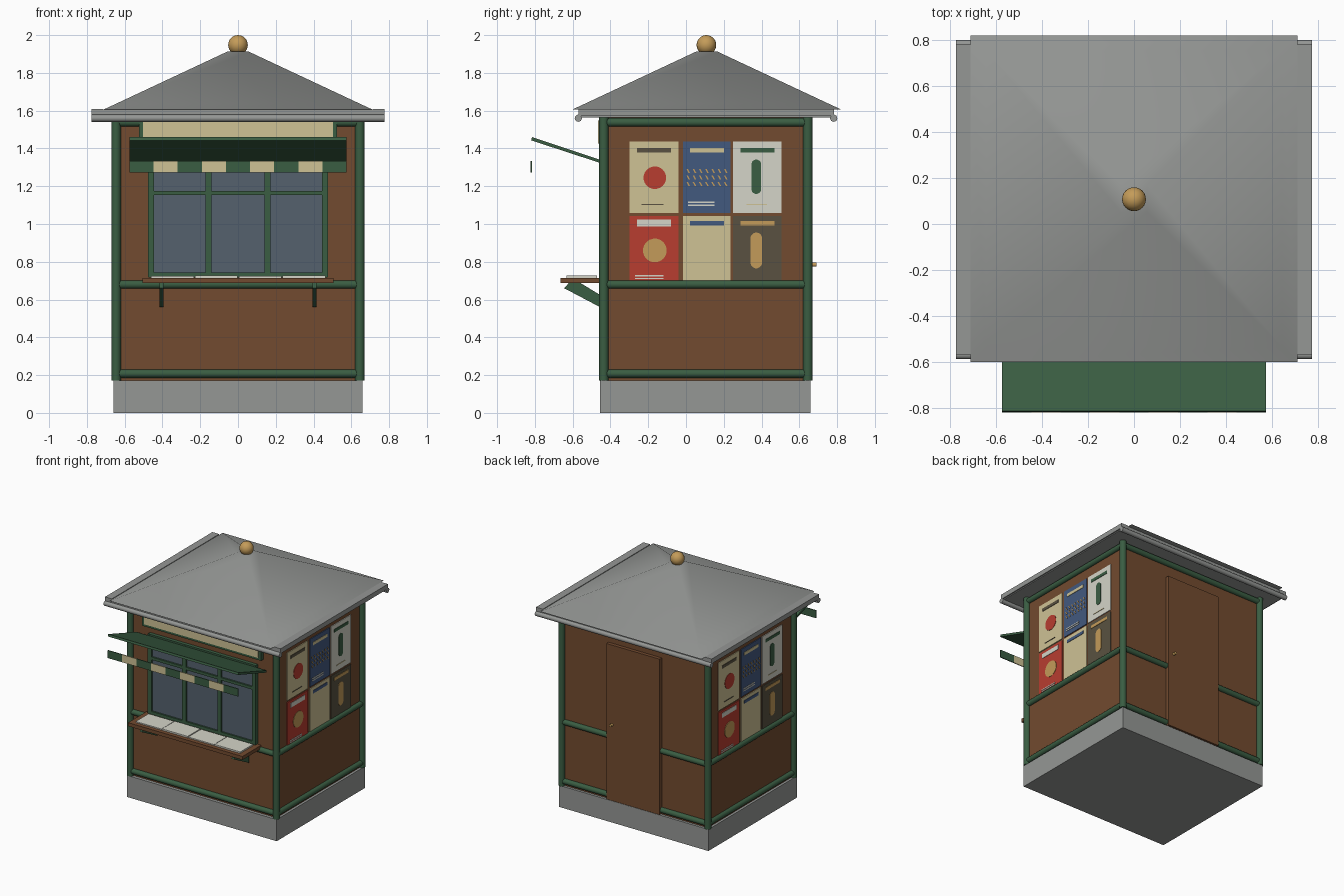
import bpy, bmesh, math
from mathutils import Vector

if "Cube" in bpy.data.objects:
    bpy.data.objects.remove(bpy.data.objects["Cube"])

COL = {"wood_brown": (.17, .07, .029), "dark_green": (.042, .11, .055), "cream": (.62, .54, .30),
       "poster_blue": (.055, .10, .21), "poster_red": (.48, .047, .03), "paper_white": (.66, .66, .58),
       "dark_olive": (.10, .083, .052), "gold": (.55, .33, .10), "glass_blue_grey": (.09, .12, .155),
       "metal_grey": (.30, .31, .30)}
MAT = {}
for n, c in COL.items():
    MAT[n] = bpy.data.materials.new(n)
    MAT[n].diffuse_color = (*c, 1)
CY = .105  # depth centre of the body


def finish(name, bm, mat, smooth=False):
    bmesh.ops.recalc_face_normals(bm, faces=bm.faces)
    me = bpy.data.meshes.new(name)
    bm.to_mesh(me)
    bm.free()
    ob = bpy.data.objects.new(name, me)
    bpy.context.collection.objects.link(ob)
    me.materials.append(MAT[mat])
    if smooth:
        bpy.ops.object.select_all(action='DESELECT')
        ob.select_set(True)
        bpy.context.view_layer.objects.active = ob
        bpy.ops.object.shade_smooth_by_angle(angle=math.radians(40))
    return ob


def box(name, x, y, z, mat):
    bm = bmesh.new()
    bmesh.ops.create_cube(bm, size=1)
    for v in bm.verts:
        v.co = [(a + b) / 2 + c * (b - a) for (a, b), c in zip((x, y, z), v.co)]
    return finish(name, bm, mat)


def prism(name, pts, d, mat, smooth=False):
    """Extrude a closed outline of 3D points along d."""
    bm = bmesh.new()
    f = bm.faces.new([bm.verts.new(p) for p in pts])
    r = bmesh.ops.extrude_face_region(bm, geom=[f])
    bmesh.ops.translate(bm, vec=d, verts=[g for g in r["geom"] if isinstance(g, bmesh.types.BMVert)])
    return finish(name, bm, mat, smooth)


def rod(name, a, b, r, mat, n=16):
    a, d = Vector(a), Vector(b) - Vector(a)
    q = d.to_track_quat('Z', 'Y')
    ring = [a + q @ Vector((r * math.cos(2 * math.pi * i / n), r * math.sin(2 * math.pi * i / n), 0))
            for i in range(n)]
    return prism(name, ring, d, mat, True)


# plinth and walls
box("plinth", (-.66, .66), (-.455, .66), (0, .172), "metal_grey")
box("walls", (-.64, .64), (-.43, .64), (.17, 1.57), "wood_brown")

# corner posts and horizontal rails
for x in (-.645, .645):
    for y in (-.435, .645):
        rod("corner_post", (x, y, .172), (x, y, 1.565), .025, "dark_green")
for z in (.208, .68, 1.538):
    for s in (-1, 1):
        rod("side_rail", (s * .642, -.435, z), (s * .642, .645, z), .022, "dark_green")
        rod("cross_rail", (-.645, CY + s * .537, z), (.645, CY + s * .537, z), .022, "dark_green")

# roof: eave slab, hipped pyramid, gutters and finial
box("eave_slab", (-.765, .765), (-.568, .782), (1.565, 1.605), "metal_grey")
bm = bmesh.new()
rings = []
for h, z in ((.712, 1.606), (.645, 1.637), (.058, 1.912)):
    rings.append([bm.verts.new((h * a, .11 + h * b, z)) for a, b in ((-1, -1), (1, -1), (1, 1), (-1, 1))])
bm.faces.new(rings[0][::-1])
bm.faces.new(rings[-1])
for lo, hi in zip(rings, rings[1:]):
    for i in range(4):
        j = (i + 1) % 4
        bm.faces.new((lo[i], lo[j], hi[j], hi[i]))
finish("hipped_roof", bm, "metal_grey", True)
for y in (-.57, .782):
    rod("gutter", (-.775, y, 1.56), (.775, y, 1.56), .019, "metal_grey")
for s in (-1, 1):
    box("side_fascia", (s * .745 - .03, s * .745 + .03), (-.57, .784), (1.572, 1.61), "metal_grey")
bm = bmesh.new()
bmesh.ops.create_uvsphere(bm, u_segments=24, v_segments=14, radius=.052)
bmesh.ops.translate(bm, vec=(0, .108, 1.948), verts=bm.verts)
finish("roof_finial", bm, "gold", True)

# serving window
box("window_glass", (-.46, .46), (-.445, -.425), (.73, 1.34), "glass_blue_grey")
for x in (-.46, -.155, .155, .46):
    box("window_upright", (x - .016, x + .016), (-.459, -.43), (.72, 1.35), "dark_green")
for z, h in ((.73, .012), (1.165, .011), (1.34, .014)):
    box("window_bar", (-.475, .475), (-.458, -.43), (z - h, z + h), "dark_green")

# blank sign board above the window
box("sign_frame", (-.525, .525), (-.46, -.43), (1.405, 1.558), "dark_green")
box("sign_panel", (-.502, .502), (-.467, -.455), (1.425, 1.548), "cream")

# awning tilted outward with a striped valance
prism("awning", [(-.575, -.46, 1.325), (-.575, -.46, 1.342), (-.575, -.815, 1.46), (-.575, -.82, 1.443)],
      (1.15, 0, 0), "dark_green")
w = 1.15 / 9
for i in range(9):
    x = -.575 + i * w
    box("valance_stripe", (x, x + w), (-.822, -.815), (1.272, 1.333), "cream" if i % 2 else "dark_green")

# counter, papers and brackets
box("counter", (-.505, .505), (-.665, -.43), (.687, .715), "wood_brown")
for i in range(4):
    x = -.46 + i * .232
    box("paper_stack", (x, x + .226), (-.632, -.47), (.715, .724 + .003 * (i % 2)), "paper_white")
for x in (-.405, .405):
    prism("counter_bracket", [(x - .011, y, z) for y, z in
          ((-.645, .66), (-.62, .688), (-.56, .688), (-.455, .625), (-.455, .56))], (.022, 0, 0), "dark_green")

# back door with knob
box("door", (-.235, .235), (.63, .668), (.178, 1.42), "wood_brown")
rod("door_knob", (.185, .66, .785), (.185, .69, .785), .011, "gold")


# posters on both sides, the left side being the right one turned half round
def plate(name, pts, layer, mat):
    for s in (-1, 1):
        x0 = .64 if layer == 0 else .646
        x1 = .646 if layer == 0 else .649
        prism(name, [(s * x0, CY + s * (u - CY), z) for u, z in pts], (s * (x1 - x0), 0, 0), mat)


def rect(name, u0, u1, z0, z1, mat, layer=1):
    plate(name, [(u0, z0), (u1, z0), (u1, z1), (u0, z1)], layer, mat)


def disc(name, u, z, r, mat, n=20, stretch=0):
    pts = []
    for i in range(n):
        a = 2 * math.pi * (i + .5) / n
        pts.append((u + r * math.cos(a), z + r * math.sin(a) + math.copysign(stretch, math.sin(a))))
    plate(name, pts, 1, mat)


cols = ((-.30, -.04), (-.015, .235), (.25, .505))
rows = ((1.057, 1.438), (.70, 1.043))
sheets = (("cream", "poster_blue", "paper_white"), ("poster_red", "cream", "dark_olive"))
heads = (("dark_olive", "cream", "dark_green"), ("paper_white", "poster_blue", "gold"))
for r, (z0, z1) in enumerate(rows):
    for c, (u0, u1) in enumerate(cols):
        m = (u0 + u1) / 2
        rect("poster_sheet", u0, u1, z0, z1, sheets[r][c], 0)
        hz = 1.39 if r == 0 else 1.005
        hh = .018 if (r, c) == (1, 0) else .012
        rect("poster_heading", m - .09, m + .09, hz - hh, hz + hh, heads[r][c])
disc("poster_red_disc", -.165, 1.245, .06, "poster_red")
disc("poster_gold_disc", -.165, .86, .063, "gold")
disc("poster_green_pill", .372, 1.25, .026, "dark_green", 16, .065)
disc("poster_gold_pill", .372, .86, .031, "gold", 16, .064)
rect("poster_footer", -.235, -.12, 1.1, 1.106, "dark_olive")
rect("poster_footer", .32, .43, 1.1, 1.106, "cream")
for k in range(2):
    rect("poster_footer", .01, .15, 1.094 + .016 * k, 1.102 + .016 * k, "paper_white")
    rect("poster_footer", -.27, -.12, .708 + .014 * k, .715 + .014 * k, "paper_white")
for j in range(3):  # slanted dashes on the blue poster
    for i in range(7):
        u, z = .004 + i * .033, 1.2 + j * .035
        plate("poster_dash", [(u + .01, z), (u + .018, z), (u + .006, z + .022), (u - .002, z + .022)], 1, "gold")

for m in bpy.data.materials:
    if m.users and not m.is_grease_pencil:
        m.use_nodes = True
        m.node_tree.nodes["Principled BSDF"].inputs["Base Color"].default_value = m.diffuse_color
